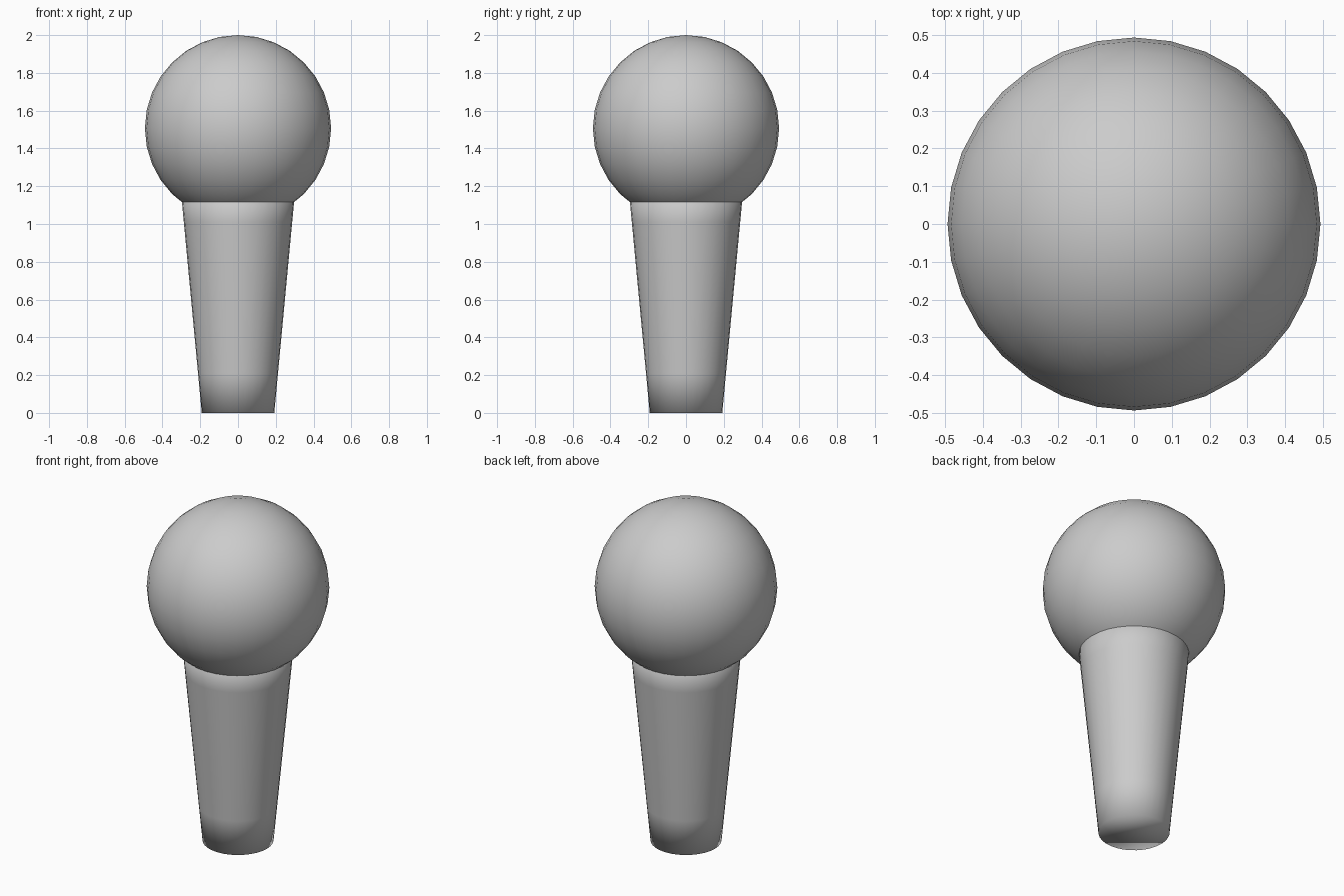
import bpy, bmesh, math

if "Cube" in bpy.data.objects:
    bpy.data.objects.remove(bpy.data.objects["Cube"])

SIDES = 32


def smooth_object(name, bm):
    for f in bm.faces:
        f.smooth = True
    bmesh.ops.recalc_face_normals(bm, faces=bm.faces)
    mesh = bpy.data.meshes.new(name)
    bm.to_mesh(mesh)
    bm.free()
    obj = bpy.data.objects.new(name, mesh)
    bpy.context.collection.objects.link(obj)
    return obj


# Round head
bm = bmesh.new()
bmesh.ops.create_uvsphere(bm, u_segments=SIDES, v_segments=16, radius=0.493)
head = smooth_object("head", bm)
head.location.z = 1.507

# Tapered handle with support loops near both capped ends; top is sunk into the head
bm = bmesh.new()
rings = []
for z in (0.0, 0.21, 1.01, 1.2):
    r = 0.192 + (0.297 - 0.192) * z / 1.117
    rings.append([bm.verts.new((r * math.cos(2 * math.pi * i / SIDES),
                                r * math.sin(2 * math.pi * i / SIDES), z))
                  for i in range(SIDES)])
for low, high in zip(rings, rings[1:]):
    for i in range(SIDES):
        j = (i + 1) % SIDES
        bm.faces.new((low[i], low[j], high[j], high[i]))
bm.faces.new(rings[0][::-1])
bm.faces.new(rings[-1])
smooth_object("handle", bm)
